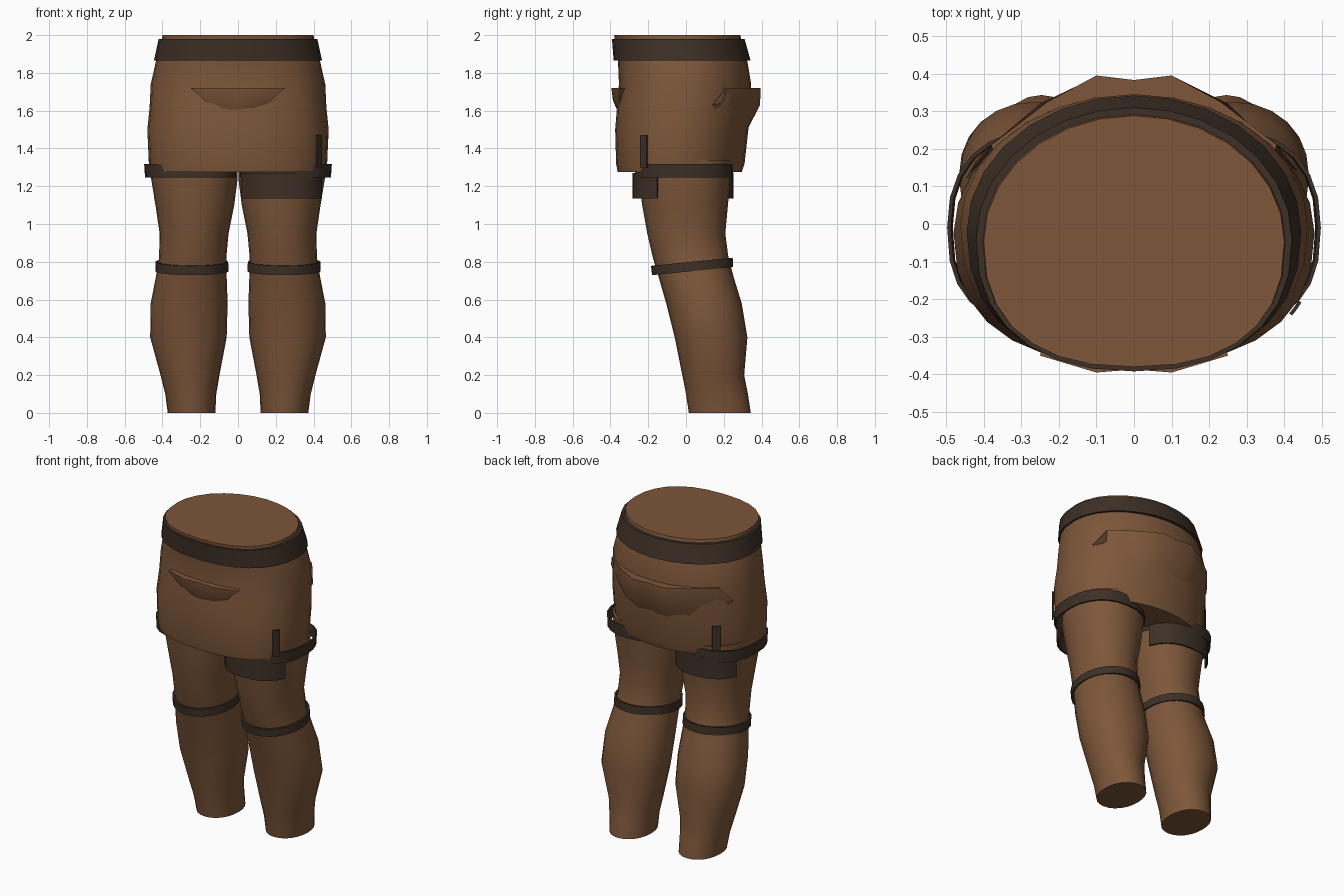
import bpy, bmesh, math

if "Cube" in bpy.data.objects:
    bpy.data.objects.remove(bpy.data.objects["Cube"])


def material(name, rgb):
    m = bpy.data.materials.new(name)
    m.diffuse_color = (*rgb, 1)
    m.use_nodes = True
    m.node_tree.nodes["Principled BSDF"].inputs["Base Color"].default_value = m.diffuse_color
    return m


BROWN = material("brown cloth", (0.205, 0.094, 0.042))
DARK = material("dark leather", (0.046, 0.029, 0.019))


def finish(name, bm, mat, angle=40):
    bmesh.ops.recalc_face_normals(bm, faces=bm.faces)
    me = bpy.data.meshes.new(name)
    bm.to_mesh(me)
    bm.free()
    me.materials.append(mat)
    ob = bpy.data.objects.new(name, me)
    bpy.context.collection.objects.link(ob)
    bpy.ops.object.select_all(action='DESELECT')
    ob.select_set(True)
    bpy.context.view_layer.objects.active = ob
    bpy.ops.object.shade_smooth_by_angle(angle=math.radians(angle))
    return ob


def point(box, a, front=2.0, back=2.0, grow=0.0):
    """Point at angle a on a rounded outline filling box (x0, x1, y0, y1)."""
    x0, x1, y0, y1 = box
    c, s = math.cos(a), math.sin(a)
    n = front if s < 0 else back
    x = math.copysign(abs(c) ** (2 / n), c) * ((x1 - x0) / 2 + grow)
    y = math.copysign(abs(s) ** (2 / n), s) * ((y1 - y0) / 2 + grow)
    return (x0 + x1) / 2 + x, (y0 + y1) / 2 + y


def loft(name, rings, mat, side=1, sides=24, front=2.0, back=2.0, tilt=0.0,
         closed=False):
    """Skin rings of (z, x0, x1, y0, y1); capped, or closed into a band."""
    bm = bmesh.new()
    loops = []
    for z, *box in rings:
        loop = []
        for i in range(sides):
            x, y = point(box, 2 * math.pi * i / sides, front, back)
            loop.append(bm.verts.new((side * x, y, z + tilt * y)))
        loops.append(loop)
    pairs = list(zip(loops, loops[1:]))
    if closed:
        pairs.append((loops[-1], loops[0]))
    else:
        bm.faces.new(loops[0])
        bm.faces.new(loops[-1])
    for a, b in pairs:
        for i in range(sides):
            j = (i + 1) % sides
            bm.faces.new((a[i], a[j], b[j], b[i]))
    return finish(name, bm, mat)


def band(name, low, high, thick, **kw):
    """Strap with a wall thickness between two outer rings."""
    def inner(r):
        return (r[0], r[1] + thick, r[2] - thick, r[3] + thick, r[4] - thick)
    return loft(name, [low, high, inner(high), inner(low)], DARK, closed=True, **kw)


def patch(name, box, deg0, deg1, z0, z1, spin, grow, front=2.0, back=2.0):
    """Thin curved plate wrapped round an outline; spin=-1 turns it half round."""
    bm = bmesh.new()
    cols = []
    for i in range(11):
        a = math.radians(deg0 + (deg1 - deg0) * i / 10)
        col = []
        for g, z in ((grow, z0), (grow, z1), (grow - 0.009, z1), (grow - 0.009, z0)):
            x, y = point(box, a, front, back, g)
            col.append(bm.verts.new((spin * x, y, z)))
        cols.append(col)
    for a, b in zip(cols, cols[1:]):
        for k in range(4):
            bm.faces.new((a[k], b[k], b[(k + 1) % 4], a[(k + 1) % 4]))
    bm.faces.new(cols[0])
    bm.faces.new(cols[-1])
    return finish(name, bm, DARK)


def pocket(name, rows, inset):
    """Bulging pocket from half rows (x, y, z), with a flat lid into the body."""
    lid = [(x * 0.93, y - inset, z) for x, y, z in rows[0]]
    bm = bmesh.new()
    grid = []
    for row in [lid] + rows:
        full = [(-x, y, z) for x, y, z in reversed(row[1:])] + row
        grid.append([bm.verts.new(p) for p in full])
    for a, b in zip(grid, grid[1:]):
        for i in range(len(a) - 1):
            bm.faces.new((a[i], a[i + 1], b[i + 1], b[i]))
    for end in (0, -1):
        bm.faces.new([r[end] for r in grid])
    bm.faces.new(grid[0] + grid[-1][::-1])
    return finish(name, bm, BROWN, 35)


# Shorts, from hem to waist
HIP = (-0.475, 0.475, -0.37, 0.305)
loft("shorts", [
    (1.275, -0.465, 0.465, -0.362, 0.295),
    (1.32, -0.472, 0.472, -0.37, 0.31),
    (1.50, -0.48, 0.48, -0.375, 0.33),
    (1.62, -0.468, 0.468, -0.365, 0.345),
    (1.74, -0.462, 0.462, -0.355, 0.345),
    (1.86, -0.435, 0.435, -0.36, 0.325),
    (1.96, -0.405, 0.405, -0.375, 0.295),
    (2.00, -0.40, 0.40, -0.38, 0.288)], BROWN, sides=28, front=2.4)

# Waist belt
band("belt", (1.865, -0.445, 0.445, -0.383, 0.342),
     (1.98, -0.42, 0.42, -0.392, 0.31), 0.022, sides=28, front=2.3)

# Front and back pockets
pocket("front_pocket", [
    [(0, -0.387, 1.72), (0.1, -0.395, 1.72), (0.25, -0.35, 1.72)],
    [(0, -0.387, 1.655), (0.1, -0.385, 1.66), (0.19, -0.355, 1.67)],
    [(0, -0.355, 1.58), (0.07, -0.355, 1.60), (0.15, -0.345, 1.62)]], -0.06)
pocket("back_pocket", [
    [(0, 0.383, 1.72), (0.1, 0.395, 1.72), (0.23, 0.325, 1.72), (0.38, 0.21, 1.72)],
    [(0, 0.38, 1.64), (0.1, 0.392, 1.63), (0.25, 0.32, 1.63), (0.435, 0.14, 1.63)],
    [(0, 0.32, 1.49), (0.1, 0.315, 1.49), (0.22, 0.28, 1.50), (0.37, 0.18, 1.55)]],
    0.07)

for label, s in (("right", 1), ("left", -1)):
    # Legs
    loft(label + "_leg", [
        (0.00, 0.12, 0.372, 0.015, 0.343),
        (0.10, 0.115, 0.385, 0.00, 0.328),
        (0.20, 0.098, 0.41, -0.02, 0.308),
        (0.40, 0.06, 0.465, -0.06, 0.325),
        (0.58, 0.055, 0.462, -0.105, 0.295),
        (0.72, 0.06, 0.435, -0.145, 0.252),
        (0.82, 0.062, 0.418, -0.175, 0.225),
        (0.95, 0.05, 0.415, -0.205, 0.208),
        (1.10, 0.02, 0.437, -0.232, 0.222),
        (1.24, 0.002, 0.46, -0.25, 0.235),
        (1.34, 0.002, 0.46, -0.26, 0.25)], BROWN, side=s, front=2.1, back=2.1)
    # Knee strap, raised at the back
    band(label + "_knee_strap", (0.747, 0.05, 0.438, -0.18, 0.25),
         (0.797, 0.052, 0.436, -0.185, 0.247), 0.012, side=s, tilt=0.1)
    # Thigh strap
    band(label + "_thigh_strap", (1.247, 0.004, 0.492, -0.27, 0.25),
         (1.318, 0.004, 0.497, -0.27, 0.25), 0.01, side=s, front=2.5, back=2.3)

# Holster pads: front of one thigh, back of the other, with hanging tabs
THIGH = (0.01, 0.455, -0.27, 0.24)
patch("front_thigh_pad", THIGH, 205, 333, 1.135, 1.27, 1, 0.012, front=2.4)
patch("back_thigh_pad", THIGH, 155, 27, 1.135, 1.27, -1, 0.012, back=2.4)
patch("front_tab", HIP, 327, 334, 1.30, 1.47, 1, 0.012, front=2.4)
patch("back_tab", HIP, 46, 39, 1.30, 1.47, -1, 0.022)
